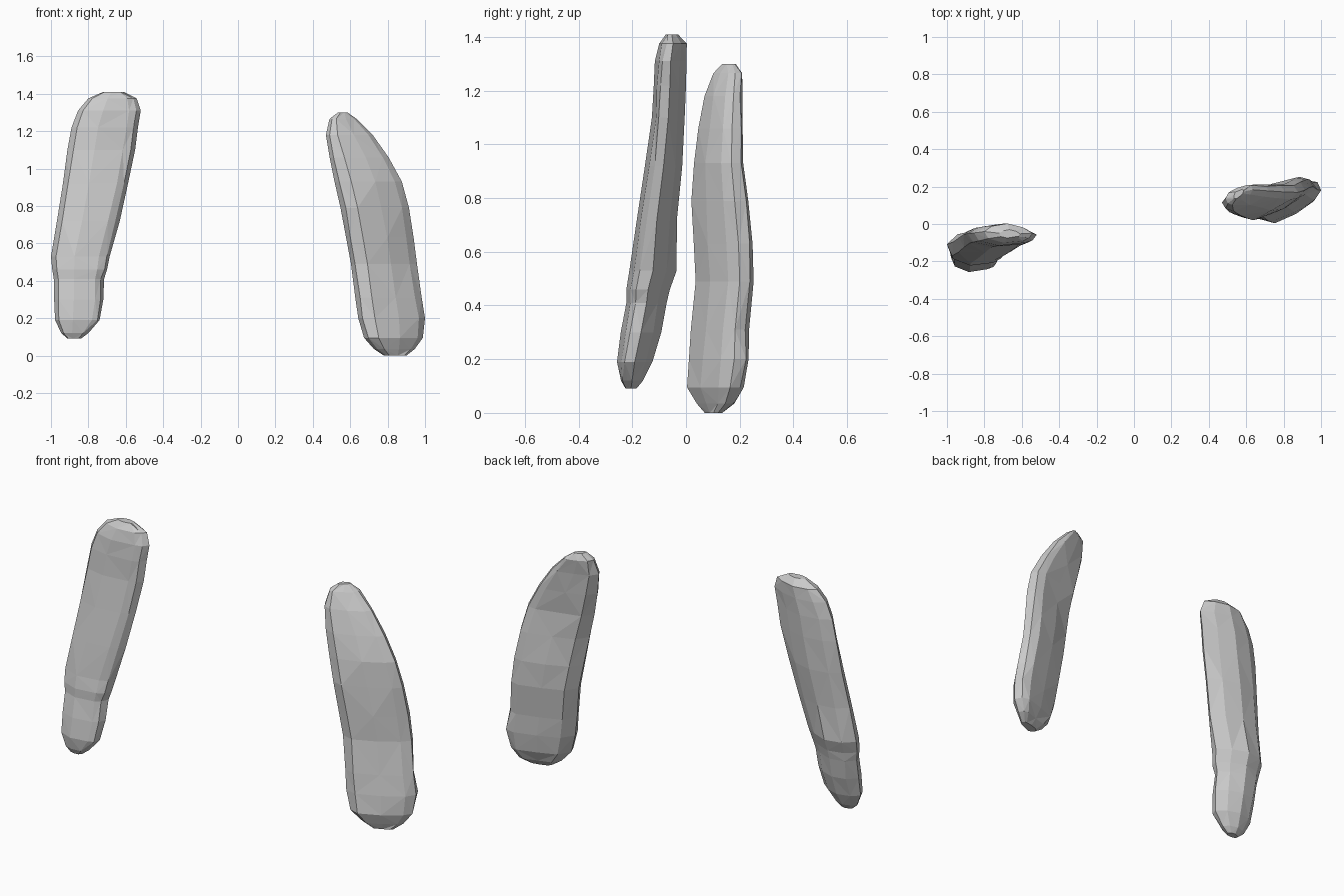
import bpy
import bmesh
import random

random.seed(4)

stone = bpy.data.materials.new("pale grey stone")
stone.diffuse_color = (0.6, 0.6, 0.6, 1.0)


def loft(name, section, rows, jitter=0.004):
    """Skin a closed section (u: left-right, v: front-back) through rows of
    (z, left x, right x, front y, back y)."""
    bm = bmesh.new()
    rings = []
    for z, xl, xr, yf, yb in rows:
        ring = []
        for u, v in section:
            x, y = xl + u * (xr - xl), yf + v * (yb - yf)
            if 0 < u < 1 and 0 < v < 1:      # chip the faces, keep the outline
                x += random.uniform(-jitter, jitter)
                y += random.uniform(-jitter, jitter)
            ring.append(bm.verts.new((x, y, z)))
        rings.append(ring)
    n = len(section)
    for r in range(len(rings) - 1):
        a, b = rings[r], rings[r + 1]
        for i in range(n):
            j = (i + 1) % n
            if (i + r) % 2:                  # alternate the facet diagonals
                bm.faces.new((a[i], a[j], b[j]))
                bm.faces.new((a[i], b[j], b[i]))
            else:
                bm.faces.new((a[i], a[j], b[i]))
                bm.faces.new((a[j], b[j], b[i]))
    bm.faces.new(rings[0][::-1])
    bm.faces.new(rings[-1])
    bmesh.ops.recalc_face_normals(bm, faces=bm.faces)
    mesh = bpy.data.meshes.new(name)
    bm.to_mesh(mesh)
    bm.free()
    mesh.materials.append(stone)
    obj = bpy.data.objects.new(name, mesh)
    bpy.context.collection.objects.link(obj)
    return obj


# Left slab: flat front, narrow rims, ridged back, pinched near the foot
loft("left_stone",
     [(0.09, 0.22), (0.4, 0), (0.82, 0.1), (0.94, 0.24), (1, 0.5),
      (0.78, 0.8), (0.48, 1), (0.17, 0.88), (0, 0.58)],
     [(0.09, -0.91, -0.84, -0.225, -0.185),
      (0.12, -0.945, -0.80, -0.242, -0.16),
      (0.19, -0.978, -0.74, -0.257, -0.125),
      (0.30, -0.983, -0.72, -0.243, -0.092),
      (0.41, -0.985, -0.716, -0.222, -0.072),
      (0.46, -0.993, -0.70, -0.222, -0.06),
      (0.53, -1.0, -0.686, -0.211, -0.035),
      (0.72, -0.968, -0.632, -0.183, -0.034),
      (0.92, -0.936, -0.588, -0.153, -0.014),
      (1.10, -0.912, -0.55, -0.127, -0.005),
      (1.22, -0.89, -0.535, -0.12, 0.0),
      (1.31, -0.855, -0.52, -0.116, 0.002),
      (1.375, -0.80, -0.542, -0.10, 0.003),
      (1.41, -0.72, -0.61, -0.075, -0.03)])

# Right slab: section slants back towards the right, curved outer edge
loft("right_stone",
     [(0, 0.32), (0.07, 0.09), (0.25, 0), (0.6, 0.25), (0.9, 0.55),
      (1, 0.76), (0.94, 0.95), (0.8, 1), (0.45, 0.84), (0.12, 0.64)],
     [(0.0, 0.78, 0.90, 0.07, 0.135),
      (0.035, 0.727, 0.945, 0.04, 0.18),
      (0.095, 0.674, 0.988, 0.004, 0.215),
      (0.20, 0.643, 1.0, 0.011, 0.233),
      (0.31, 0.627, 0.982, 0.018, 0.235),
      (0.49, 0.604, 0.957, 0.036, 0.252),
      (0.63, 0.578, 0.939, 0.029, 0.248),
      (0.79, 0.548, 0.914, 0.02, 0.232),
      (0.93, 0.516, 0.876, 0.03, 0.213),
      (1.06, 0.49, 0.805, 0.046, 0.211),
      (1.18, 0.47, 0.72, 0.069, 0.211),
      (1.265, 0.489, 0.635, 0.102, 0.209),
      (1.30, 0.535, 0.585, 0.135, 0.185)])
